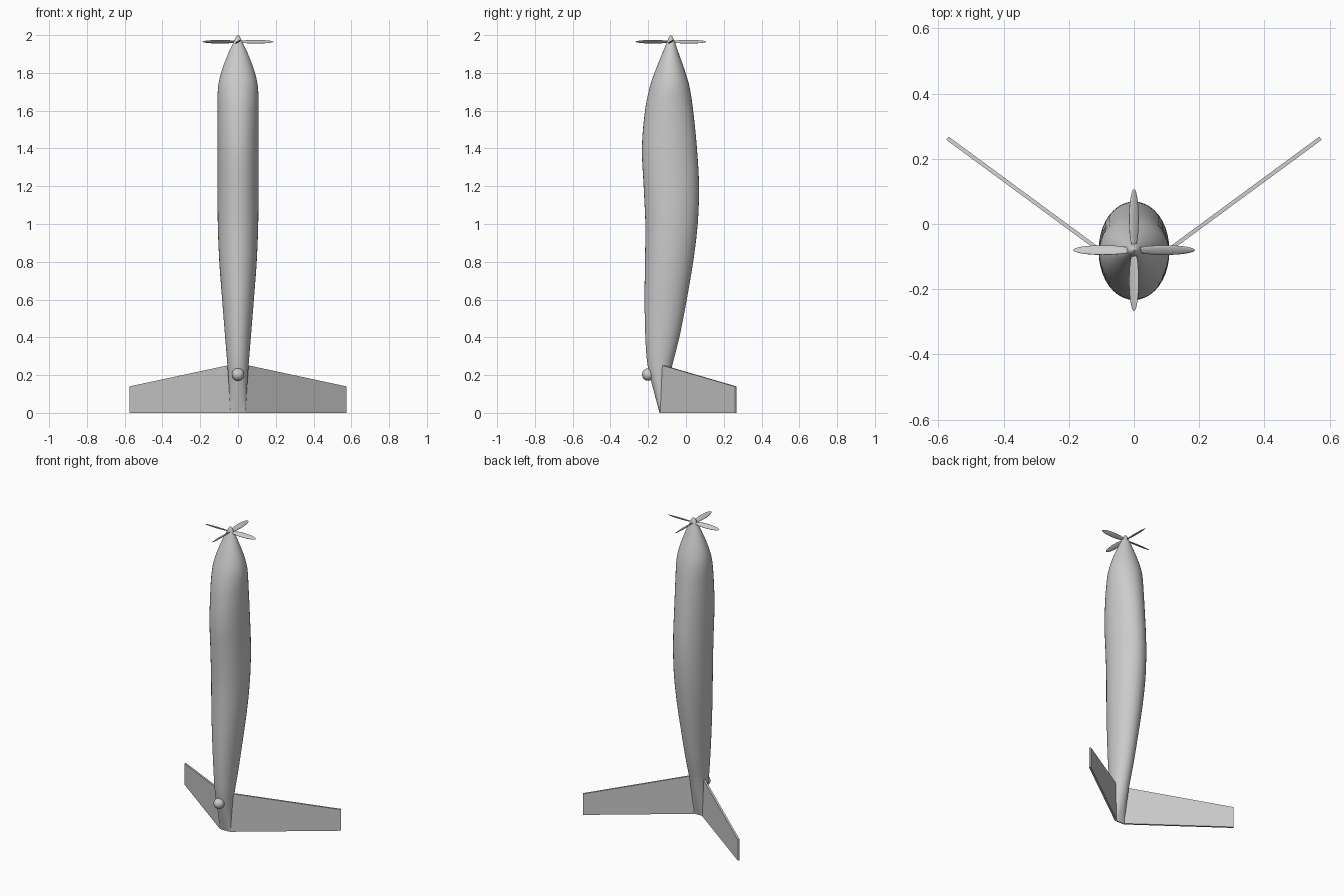
import bpy, bmesh, math
from mathutils import Matrix, Vector

if "Cube" in bpy.data.objects:
    bpy.data.objects.remove(bpy.data.objects["Cube"], do_unlink=True)

grey = bpy.data.materials.new("plain_grey")
grey.use_nodes = True
GREY = (0.6, 0.6, 0.6, 1)
grey.diffuse_color = GREY
grey.node_tree.nodes["Principled BSDF"].inputs["Base Color"].default_value = GREY


def finish(name, bm, smooth=True):
    bmesh.ops.recalc_face_normals(bm, faces=bm.faces)
    mesh = bpy.data.meshes.new(name)
    bm.to_mesh(mesh)
    bm.free()
    obj = bpy.data.objects.new(name, mesh)
    bpy.context.collection.objects.link(obj)
    mesh.materials.append(grey)
    if smooth:
        bpy.ops.object.select_all(action='DESELECT')
        obj.select_set(True)
        bpy.context.view_layer.objects.active = obj
        bpy.ops.object.shade_smooth_by_angle(angle=math.radians(40))
    return obj


def ellipsoid(name, size, matrix):
    bm = bmesh.new()
    bmesh.ops.create_uvsphere(bm, u_segments=24, v_segments=16, radius=1,
                              matrix=matrix @ Matrix.Diagonal((*size, 1)))
    return finish(name, bm)


# Fuselage stations: height, half width, front y, back y
STATIONS = [Vector(s) for s in (
    (0, .04, -.14, -.132), (.12, .047, -.172, -.103), (.25, .056, -.203, -.073),
    (.4, .068, -.215, -.035), (.6, .084, -.219, .004), (.8, .099, -.217, .038),
    (1, .107, -.215, .062), (1.2, .108, -.224, .069), (1.4, .108, -.233, .058),
    (1.6, .108, -.217, .038), (1.72, .106, -.193, .02), (1.8, .09, -.167, -.002),
    (1.9, .053, -.127, -.037), (1.96, .025, -.102, -.058),
    (1.988, .012, -.091, -.07), (2, .001, -.081, -.079))]
STEPS, SIDES = 5, 40


def smooth_stations(pts):
    for i in range(len(pts) - 1):
        a, b = pts[i], pts[i + 1]
        before, after = pts[max(i - 1, 0)], pts[min(i + 2, len(pts) - 1)]
        span = b[0] - a[0]
        ta = (b - before) * (span / (b[0] - before[0]))
        tb = (after - a) * (span / (after[0] - a[0]))
        for k in range(STEPS):
            t = k / STEPS
            p = a.lerp(b, t * t * (3 - 2 * t)) + ta * t * (1 - t) ** 2 - tb * t * t * (1 - t)
            p[0] = a[0] + span * t
            yield p
    yield pts[-1]


# Fuselage lofted through elliptical sections
bm = bmesh.new()
rings = []
for z, half, front, back in smooth_stations(STATIONS):
    mid, depth = (front + back) / 2, (back - front) / 2
    angles = [math.tau * i / SIDES for i in range(SIDES)]
    rings.append([bm.verts.new((half * math.cos(a), mid + depth * math.sin(a), z))
                  for a in angles])
for low, high in zip(rings, rings[1:]):
    for i in range(SIDES):
        j = (i + 1) % SIDES
        bm.faces.new((low[i], low[j], high[j], high[i]))
bm.faces.new(rings[0])
bm.faces.new(rings[-1])
finish("fuselage", bm)

# V tail: two flat tapered fins
ROOT, TIP = Vector((.035, -.132, 0)), Vector((.572, .263, 0))
OFFSET = Vector((ROOT.y - TIP.y, TIP.x - ROOT.x, 0)).normalized() * .006
for name, side in (("left_tail_fin", 1), ("right_tail_fin", -1)):
    bm = bmesh.new()
    outline = ((ROOT, .005), (TIP, .005), (TIP, .14), (ROOT, .255))
    loops = []
    for shift in (OFFSET, -OFFSET):
        loop = []
        for point, z in outline:
            p = point + shift
            loop.append(bm.verts.new((p.x * side, p.y, z if z > .01 else 0)))
        loops.append(loop)
        bm.faces.new(loop)
    for i in range(4):
        j = (i + 1) % 4
        bm.faces.new((loops[0][i], loops[0][j], loops[1][j], loops[1][i]))
    finish(name, bm, smooth=False)

# Ball under the tail
ellipsoid("tail_ball", (.033, .033, .033), Matrix.Translation((0, -.2, .203)))

# Four pitched propeller blades
for i in range(4):
    turn = Matrix.Rotation(i * math.pi / 2, 4, 'Z')
    pitch = Matrix.Rotation(math.radians(30), 4, 'X')
    place = Matrix.Translation((0, -.08, 1.965)) @ turn @ Matrix.Translation((.095, 0, 0))
    ellipsoid(f"propeller_blade_{i + 1}", (.092, .017, .005), place @ pitch)
